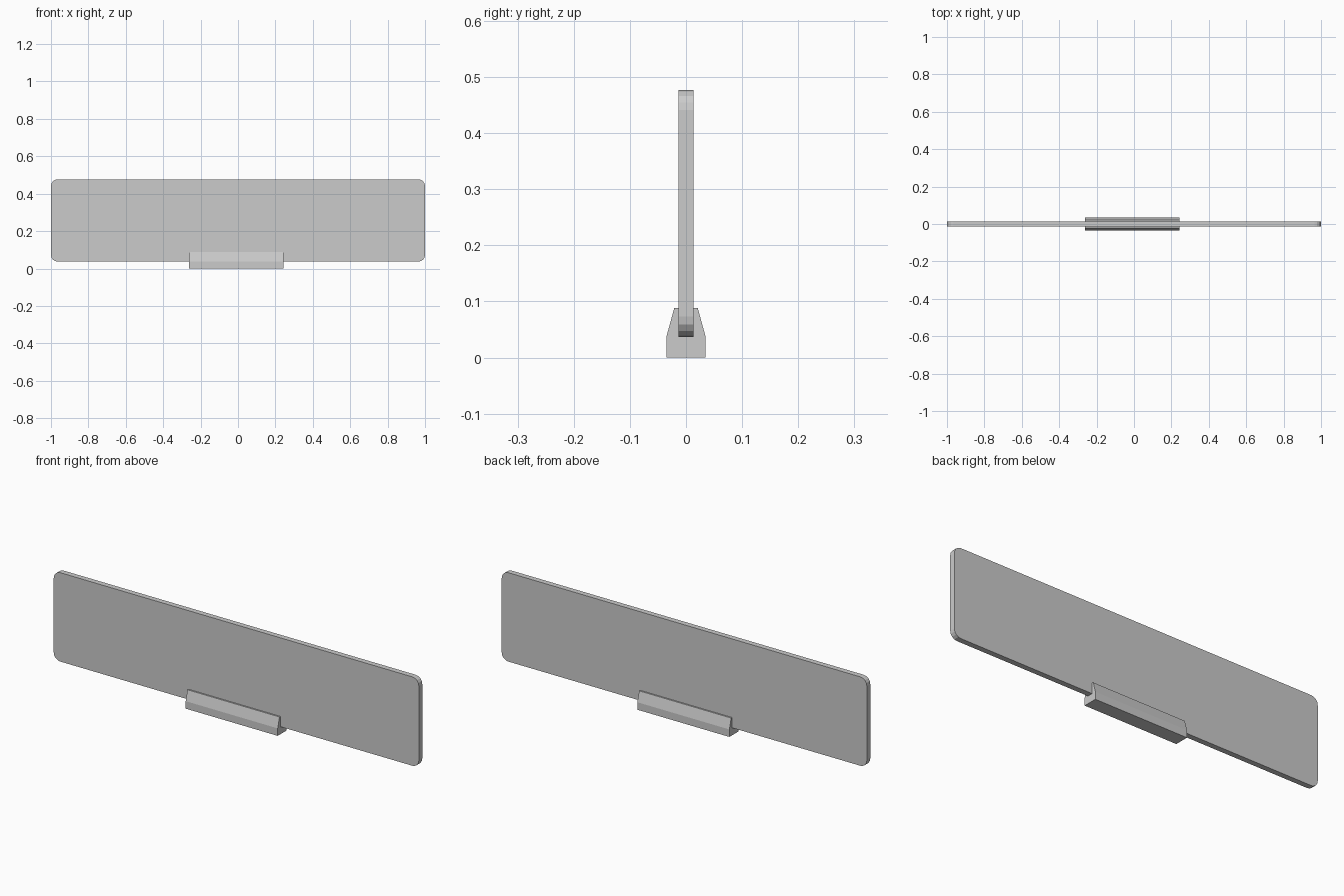
import bpy
import math
from mathutils import Vector

cube = bpy.data.objects.get("Cube")
if cube:
    bpy.data.objects.remove(cube, do_unlink=True)

GREY = (0.6, 0.6, 0.6, 1.0)
grey = bpy.data.materials.new("light grey")
grey.use_nodes = True
grey.diffuse_color = GREY
grey.node_tree.nodes["Principled BSDF"].inputs["Base Color"].default_value = GREY


def extrude_outline(name, outline, offset):
    """Sweep a closed outline of 3D points along offset into a solid."""
    n = len(outline)
    shift = Vector(offset)
    verts = [Vector(p) for p in outline]
    verts += [v + shift for v in verts]
    faces = [list(range(n))[::-1], list(range(n, 2 * n))]
    faces += [(i, (i + 1) % n, n + (i + 1) % n, n + i) for i in range(n)]
    mesh = bpy.data.meshes.new(name)
    mesh.from_pydata(verts, [], faces)
    mesh.materials.append(grey)
    obj = bpy.data.objects.new(name, mesh)
    bpy.context.collection.objects.link(obj)
    return obj


def rounded_rectangle(half_width, bottom, top, radius, segments):
    """Points (x, z) around a rectangle with rounded corners."""
    points = []
    corners = [(1, top - radius), (-1, top - radius),
               (-1, bottom + radius), (1, bottom + radius)]
    for quarter, (side, z) in enumerate(corners):
        x = side * (half_width - radius)
        for step in range(segments + 1):
            a = (quarter + step / segments) * math.pi / 2
            points.append((x + radius * math.cos(a), z + radius * math.sin(a)))
    return points


# Upright panel with rounded corners
HALF_THICK = 0.0135
PANEL_BOTTOM = 0.037
panel_outline = rounded_rectangle(1.0, PANEL_BOTTOM, 0.477, 0.036, 4)
extrude_outline("panel", [(x, HALF_THICK, z) for x, z in panel_outline],
                (0, -2 * HALF_THICK, 0))

# Slotted foot: mirrored half profile with sloping shoulders
half = [(0.035, 0.0), (0.035, 0.037), (0.021, 0.088),
        (HALF_THICK, 0.088), (HALF_THICK, PANEL_BOTTOM)]
profile = half + [(-y, z) for y, z in reversed(half)]
extrude_outline("foot", [(-0.262, y, z) for y, z in profile], (0.504, 0, 0))
